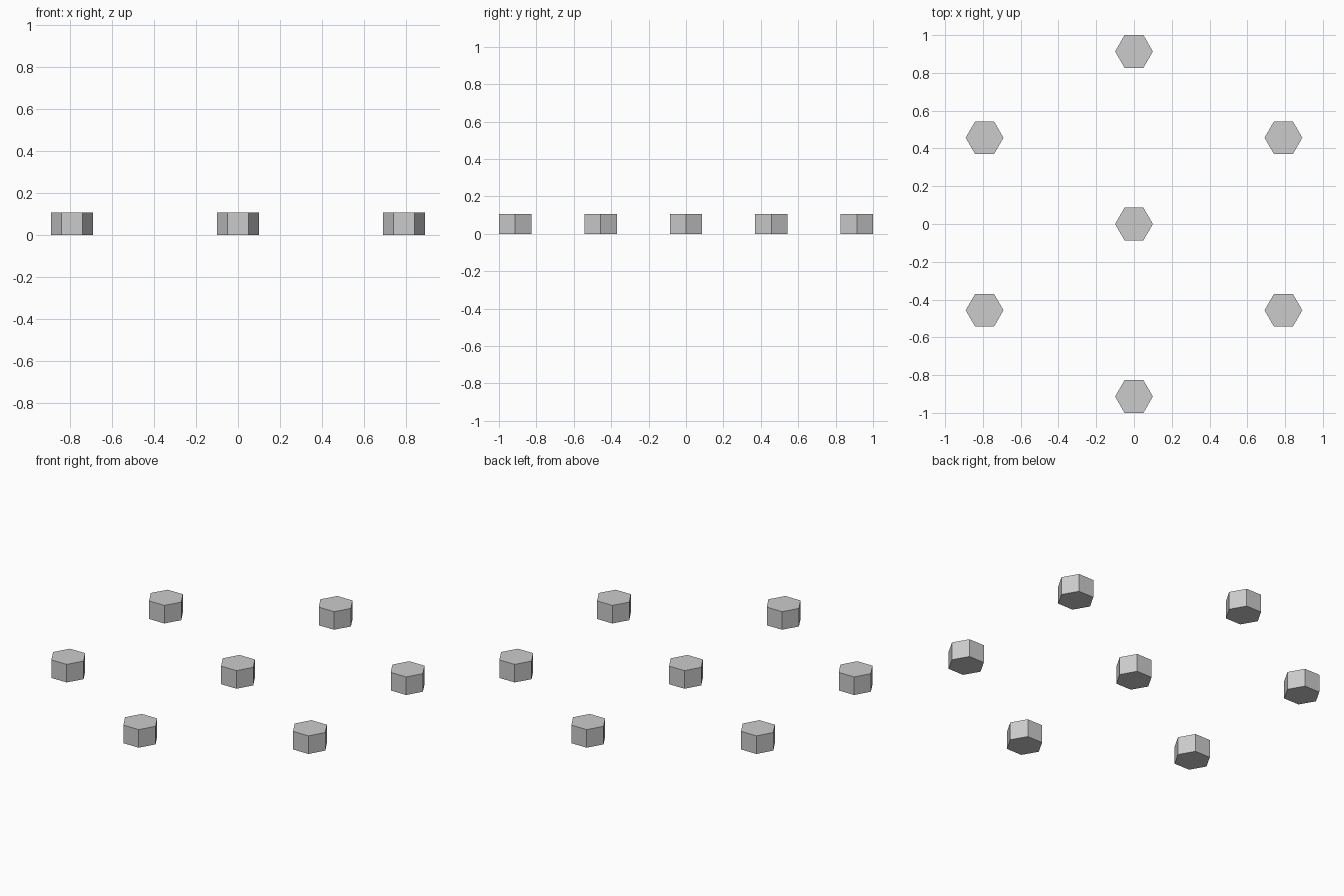
import bpy
from math import cos, sin, radians

if "Cube" in bpy.data.objects:
    bpy.data.objects.remove(bpy.data.objects["Cube"])

RADIUS = 0.1      # corner radius of each hexagon
HEIGHT = 0.107
RING = 0.9134     # distance of outer prisms from the centre


def hex_prism(name, x, y):
    # hexagon with corners pointing along x, flat sides facing front and back
    bpy.ops.mesh.primitive_cylinder_add(
        vertices=6, radius=RADIUS, depth=HEIGHT,
        location=(x, y, HEIGHT / 2), rotation=(0, 0, radians(30)))
    bpy.context.object.name = name


# Central prism
hex_prism("centre_hexagon", 0, 0)

# Ring of six prisms
for i in range(6):
    a = radians(30 + 60 * i)
    hex_prism(f"outer_hexagon_{i + 1}", RING * cos(a), RING * sin(a))
